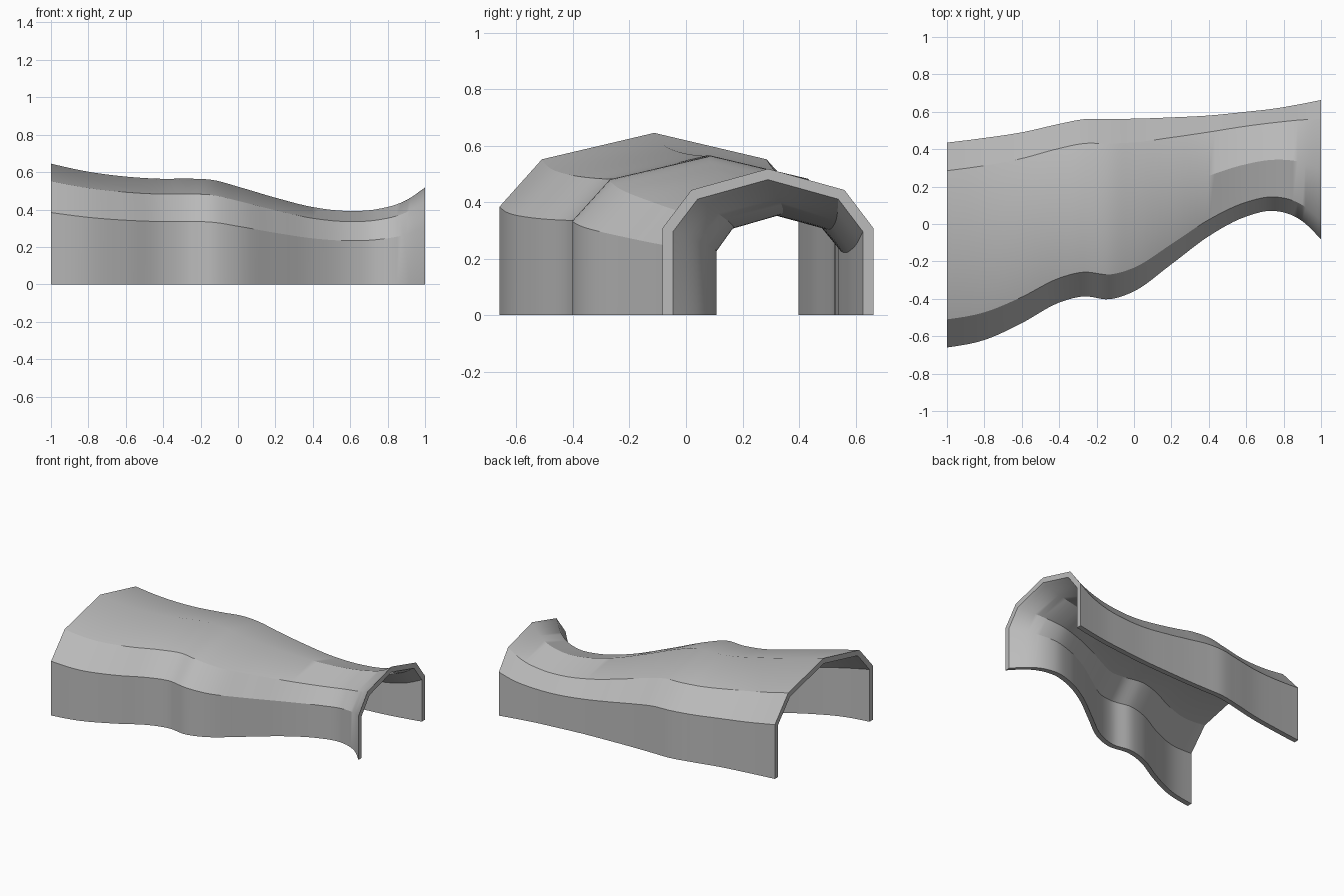
import bpy, bmesh, math
from mathutils import Vector

cube = bpy.data.objects.get("Cube")
if cube:
    bpy.data.objects.remove(cube, do_unlink=True)

THICK = 0.037
STEPS = 6

# Stations along the tunnel: x, front wall y, back wall y, ridge height
STATIONS = [
    (-1.0, -0.66, 0.435, 0.645), (-0.8, -0.62, 0.46, 0.602),
    (-0.6, -0.53, 0.49, 0.576), (-0.4, -0.42, 0.535, 0.564),
    (-0.27, -0.387, 0.56, 0.565), (-0.13, -0.402, 0.562, 0.557),
    (0.0, -0.36, 0.563, 0.522), (0.2, -0.215, 0.57, 0.463),
    (0.4, -0.065, 0.58, 0.413), (0.6, 0.04, 0.6, 0.392),
    (0.75, 0.07, 0.617, 0.403), (0.9, 0.015, 0.643, 0.45),
    (1.0, -0.083, 0.663, 0.518),
]
pts = [Vector(s) for s in STATIONS]


def slope(i):
    """Change per unit x at a station."""
    if i == 0 or i == len(pts) - 1:
        j = min(i, len(pts) - 2)
        d = (pts[j + 1] - pts[j]) / (pts[j + 1][0] - pts[j][0])
        k = 1 if i == 0 else len(pts) - 2
        return 1.5 * d - 0.5 * slope(k)
    a, b, c = pts[i - 1:i + 2]
    h0, h1 = b[0] - a[0], c[0] - b[0]
    return ((b - a) / h0 * h1 + (c - b) / h1 * h0) / (h0 + h1)


def hermite(i, t):
    """Smooth value between station i and the next."""
    h = pts[i + 1][0] - pts[i][0]
    return (pts[i] * (2 * t**3 - 3 * t**2 + 1) + slope(i) * h * (t**3 - 2 * t**2 + t)
            + pts[i + 1] * (3 * t**2 - 2 * t**3) + slope(i + 1) * h * (t**3 - t**2))


def section(x, front, back, top):
    """Closed ring: outer arch, then the inner arch in reverse."""
    w = back - front
    half = [(0, 0), (0, 0.595), (0.137, 0.855)]
    arch = half + [(0.5, 1)] + [(1 - u, v) for u, v in reversed(half)]
    outer = [Vector((front + u * w, v * top)) for u, v in arch]
    normals = []
    for a, b in zip(outer, outer[1:]):
        d = (b - a).normalized()
        normals.append(Vector((d.y, -d.x)))
    inner = []
    for k, p in enumerate(outer):
        n0, n1 = normals[max(k - 1, 0)], normals[min(k, len(normals) - 1)]
        inner.append(p + (n0 + n1) * THICK / (1 + n0.dot(n1)))
    return [(x, p.x, p.y) for p in outer + inner[::-1]]


# Loft the sections into a shell
bm = bmesh.new()
samples = [hermite(i, k / STEPS) for i in range(len(pts) - 1) for k in range(STEPS)]
samples.append(pts[-1])
rings = [[bm.verts.new(c) for c in section(*s)] for s in samples]
n = len(rings[0])
for r0, r1 in zip(rings, rings[1:]):
    for j in range(n):
        k = (j + 1) % n
        bm.faces.new((r0[j], r0[k], r1[k], r1[j]))

# Flat rims at both ends
for ring in (rings[0], rings[-1]):
    for j in range(n // 2 - 1):
        bm.faces.new((ring[j], ring[j + 1], ring[n - 2 - j], ring[n - 1 - j]))
bmesh.ops.recalc_face_normals(bm, faces=bm.faces)

mesh = bpy.data.meshes.new("tunnel_shell")
bm.to_mesh(mesh)
bm.free()
shell = bpy.data.objects.new("tunnel_shell", mesh)
bpy.context.collection.objects.link(shell)

# Plain grey
grey = bpy.data.materials.new("light_grey")
grey.use_nodes = True
colour = (0.5, 0.5, 0.5, 1)
grey.diffuse_color = colour
grey.node_tree.nodes["Principled BSDF"].inputs["Base Color"].default_value = colour
mesh.materials.append(grey)

# Smooth along the length, crisp at the folds
bpy.context.view_layer.objects.active = shell
shell.select_set(True)
bpy.ops.object.shade_smooth_by_angle(angle=math.radians(30))
